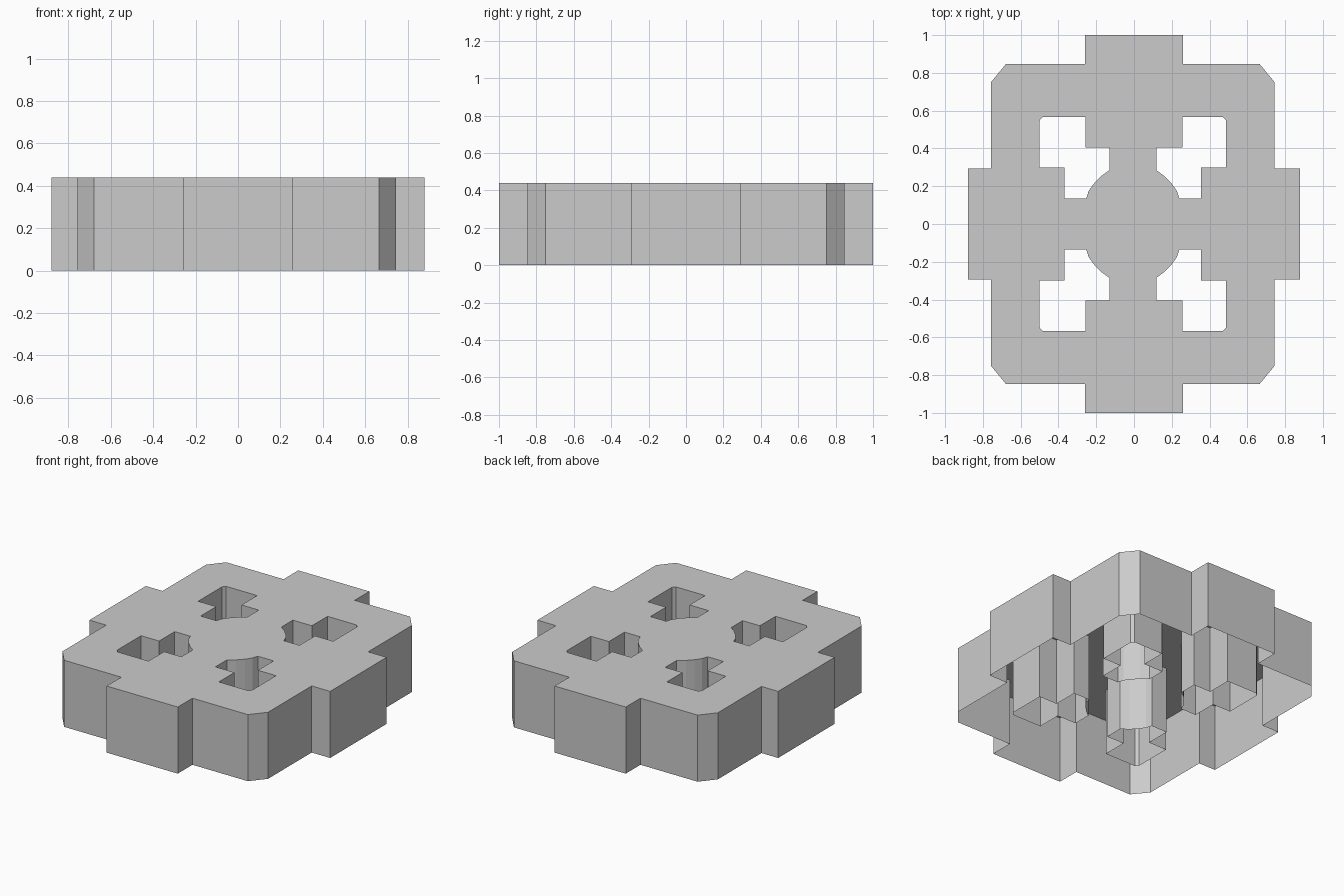
import bpy, bmesh

if "Cube" in bpy.data.objects:
    bpy.data.objects.remove(bpy.data.objects["Cube"])

H = 0.44
# One quadrant of the outer rim: top tab, chamfered corner, side tab
RIM = [(0.26, 1.0), (0.26, 0.847), (0.665, 0.847), (0.745, 0.75),
       (0.745, 0.295), (0.88, 0.295)]
# One cut-out: clipped corner, stepped sides, arc around the central disc
HOLE = [(0.257, 0.567), (0.47, 0.567), (0.487, 0.548), (0.487, 0.298),
        (0.355, 0.298), (0.355, 0.135), (0.24, 0.135), (0.227, 0.175),
        (0.2, 0.213), (0.163, 0.252), (0.118, 0.285), (0.118, 0.404),
        (0.257, 0.404)]


def place(points, sx, sy):
    """Mirror a quadrant; the left half is very slightly wider."""
    out = []
    for x, y in points:
        wide = 0.013 if sx < 0 and x not in (0.26, 0.257, 0.88) else 0
        out.append((sx * (x + wide), sy * y))
    return out


def add_walls(bm, points):
    """Vertical walls around a closed loop; returns its top edges."""
    top = [bm.verts.new((x, y, H)) for x, y in points]
    low = [bm.verts.new((x, y, 0)) for x, y in points]
    n = len(points)
    edges = []
    for i in range(n):
        j = (i + 1) % n
        bm.faces.new((low[i], low[j], top[j], top[i]))
        edges.append(bm.edges.get((top[i], top[j])))
    return edges


bm = bmesh.new()

# Outer skirt, counter-clockwise so that it faces outward
rim = (place(RIM, 1, 1)[::-1] + place(RIM, -1, 1)
       + place(RIM, -1, -1)[::-1] + place(RIM, 1, -1))
edges = add_walls(bm, rim)

# Four shafts, clockwise so that they face into the openings
for sx in (1, -1):
    for sy in (1, -1):
        loop = place(HOLE, sx, sy)
        edges += add_walls(bm, loop if sx * sy > 0 else loop[::-1])

# Top plate with the openings left free; the underside stays open
fill = bmesh.ops.triangle_fill(bm, edges=edges, use_beauty=True,
                               use_dissolve=False, normal=(0, 0, 1))
for f in fill["geom"]:
    if isinstance(f, bmesh.types.BMFace):
        f.normal_update()
        if f.normal.z < 0:
            f.normal_flip()

mesh = bpy.data.meshes.new("pierced_block")
bm.to_mesh(mesh)
bm.free()
bpy.context.collection.objects.link(bpy.data.objects.new("pierced_block", mesh))
